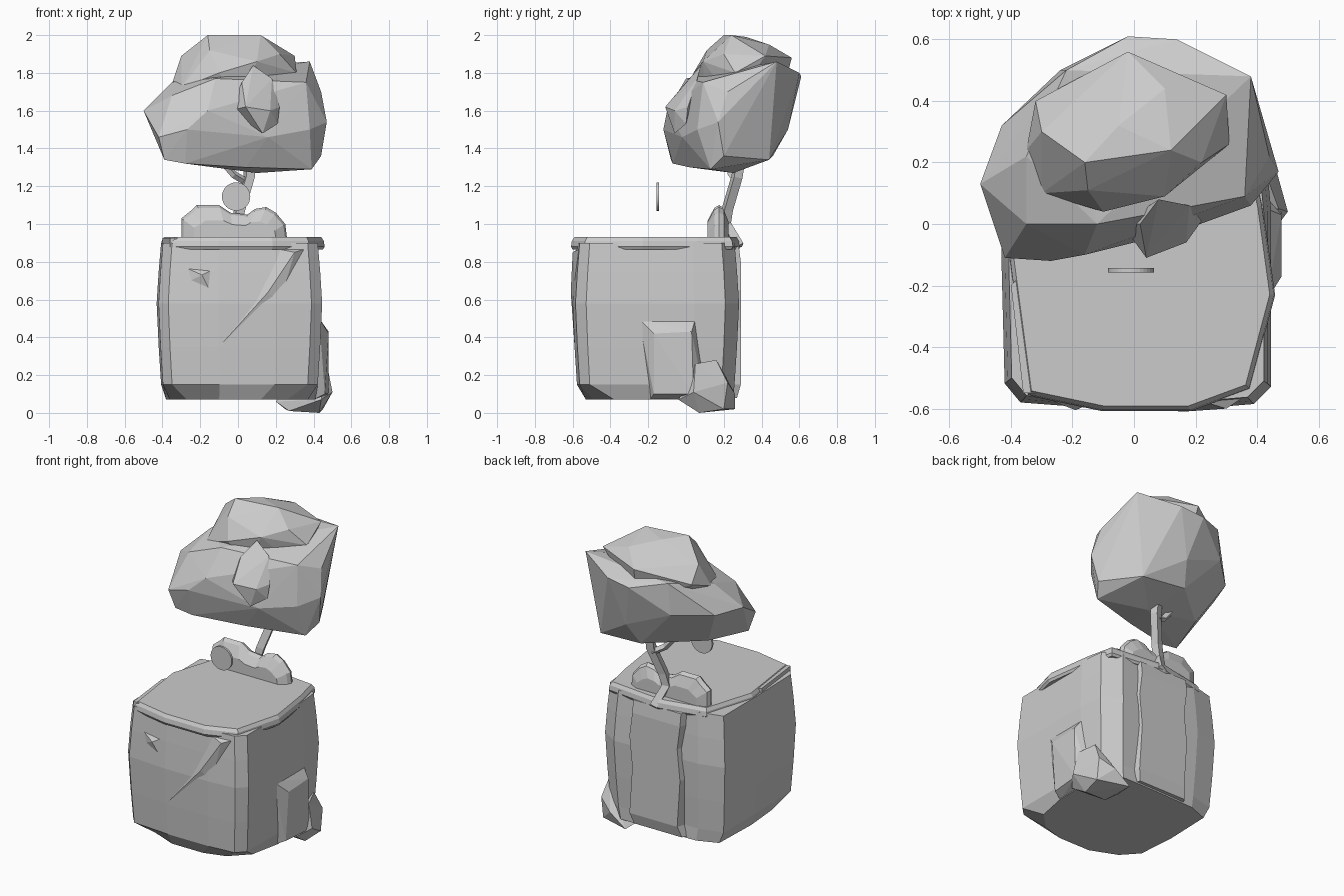
import bpy, bmesh
from mathutils import Vector

default_cube = bpy.data.objects.get("Cube")
if default_cube:
    bpy.data.objects.remove(default_cube, do_unlink=True)

# single stone grey used by every part
stone = bpy.data.materials.new("stone_grey")
stone.use_nodes = True
grey = (0.6, 0.6, 0.6, 1)
stone.diffuse_color = grey
stone.node_tree.nodes["Principled BSDF"].inputs["Base Color"].default_value = grey


def finish(name, bm):
    """Turn a bmesh into a named, flat shaded object."""
    bmesh.ops.recalc_face_normals(bm, faces=bm.faces)
    mesh = bpy.data.meshes.new(name)
    bm.to_mesh(mesh)
    bm.free()
    mesh.materials.append(stone)
    obj = bpy.data.objects.new(name, mesh)
    bpy.context.collection.objects.link(obj)
    return obj


def hull(name, points):
    """Faceted rock: the convex hull of a few corner points."""
    bm = bmesh.new()
    for point in points:
        bm.verts.new(point)
    bmesh.ops.convex_hull(bm, input=bm.verts[:])
    loose = [v for v in bm.verts if not v.link_faces]
    bmesh.ops.delete(bm, geom=loose, context="VERTS")
    return finish(name, bm)


def loft(name, loops):
    """Bridge matching closed loops and cap both ends."""
    bm = bmesh.new()
    rings = [[bm.verts.new(point) for point in loop] for loop in loops]
    for lower, upper in zip(rings, rings[1:]):
        for i in range(len(lower)):
            j = (i + 1) % len(lower)
            bm.faces.new((lower[i], lower[j], upper[j], upper[i]))
    bm.faces.new(rings[0])
    bm.faces.new(rings[-1])
    return finish(name, bm)


def scaled_plan(plan, scale, height, centre=Vector((0.01, -0.17))):
    """Scale a plan outline about its centre and lift it to a height."""
    return [(*(centre + (Vector(p) - centre) * scale), height) for p in plan]


def tube(name, points, radius):
    """Four sided branch following a path."""
    curve = bpy.data.curves.new(name, "CURVE")
    curve.dimensions = "3D"
    curve.bevel_depth = radius
    curve.bevel_resolution = 0
    curve.use_fill_caps = True
    spline = curve.splines.new("POLY")
    spline.use_smooth = False
    spline.points.add(len(points) - 1)
    for target, point in zip(spline.points, points):
        target.co = (*point, 1)
    curve.materials.append(stone)
    obj = bpy.data.objects.new(name, curve)
    bpy.context.collection.objects.link(obj)
    return obj


# rock block: bulging sides over a rounder, undercut base
block_plan = [(-.41, -.51), (-.36, -.57), (-.1, -.59), (.2, -.59), (.38, -.575), (.435, -.52), (.435, -.2),
              (.435, .04), (.42, .2), (.31, .27), (.1, .26), (-.26, .25), (-.42, .21), (-.42, -.12)]
base_plan = [(-.36, -.36), (-.27, -.46), (-.1, -.53), (.12, -.53), (.26, -.49), (.37, -.38), (.41, -.18),
             (.41, .02), (.39, .18), (.29, .25), (.1, .25), (-.24, .24), (-.37, .19), (-.38, -.12)]
levels = [(.15, .97), (.35, 1), (.58, 1.025), (.75, 1), (.9, .97)]
loft("rock_block", [scaled_plan(base_plan, 1, .07)] + [scaled_plan(block_plan, scale, z) for z, scale in levels])

# flat cap slab with sloping rim
slab_plan = [(-.34, -.55), (-.1, -.6), (.18, -.6), (.37, -.53), (.45, -.23),
             (.41, .06), (.37, .24), (0, .28), (-.3, .22), (-.4, -.1)]
slab_levels = [(.865, 1), (.88, 1.02), (.91, 1.01), (.93, .98)]
loft("top_slab", [scaled_plan(slab_plan, scale, z) for z, scale in slab_levels])

# raised column on the back with a wavy face
column_levels = [(.08, .0, .27), (.15, .02, .29), (.45, .0, .29), (.65, .02, .29), (.8, .0, .29), (.88, .0, .28)]
loft("back_column", [[(-.19 + shift, .2, z), (-.16 + shift, back, z), (.18 + shift, back, z), (.2 + shift, .2, z)]
                     for z, shift, back in column_levels])

# folds and shards on the front face
hull("front_ridge", [(.36, -.56, .87), (.2, -.57, .87), (.3, -.6, .85), (.13, -.58, .68),
                     (.16, -.61, .64), (.22, -.58, .58), (-.1, -.59, .35)])
hull("front_shard", [(-.28, -.57, .77), (-.11, -.57, .77), (-.19, -.605, .73),
                     (-.13, -.58, .61), (-.25, -.58, .7)])
hull("corner_rail", [(x, y, z) for x, y in ((-.4, -.2), (-.37, -.17), (-.36, -.55), (-.32, -.55))
                     for z in (.87, .925)])

# boulders leaning on the side and under the corner
hull("side_boulder", [(.4, -.19, .07), (.46, -.17, .1), (.48, -.17, .42), (.43, -.25, .5), (.43, .05, .5),
                      (.48, .03, .43), (.48, .04, .1), (.42, .1, .08)])
hull("foot_boulder", [(.2, .1, .06), (.27, .06, .01), (.43, .07, 0), (.45, .2, .02), (.25, .26, .02), (.44, -.04, .07),
                      (.5, .04, .11), (.47, .05, .26), (.43, .16, .28), (.45, .22, .16), (.36, .26, .1)])

# low bush: cloud profile, rounded front and back
bush_profile = [(-.3, .92), (-.3, 1.03), (-.25, 1.07), (-.22, 1.1), (-.1, 1.1), (-.04, 1.06), (.05, 1.05),
                (.09, 1.08), (.15, 1.09), (.2, 1.06), (.25, 1.0), (.26, .92)]
loft("bush", [[(x * (1 + s) / 2, y, .92 + (z - .92) * s) for x, z in bush_profile]
              for y, s in ((.115, .55), (.15, .92), (.175, 1), (.2, .92), (.225, .55))])

# tree trunk and side branch
tube("trunk", [(.03, .28, .88), (-.01, .21, 1.0), (.01, .22, 1.08), (.06, .27, 1.25), (.06, .29, 1.38)], .033)
tube("branch", [(.05, .27, 1.22), (-.02, .24, 1.26), (-.08, .24, 1.33)], .02)

# leafy crown: main mass, upper cap and hanging front lobe
hull("crown_mass", [(-.39, -.08, 1.34), (-.28, -.07, 1.32), (.04, .02, 1.3), (.39, .13, 1.29), (.1, .25, 1.27),
                    (.3, .44, 1.34), (0, .46, 1.36), (-.3, .2, 1.36), (-.42, -.11, 1.46), (-.27, -.12, 1.5),
                    (.16, -.02, 1.46), (.47, .17, 1.54), (.44, .2, 1.36), (-.5, .13, 1.6), (-.43, .32, 1.6),
                    (-.24, .5, 1.62), (.05, .54, 1.5), (-.02, .61, 1.78), (.14, .6, 1.8), (.38, .48, 1.86),
                    (.44, .22, 1.7), (.36, .09, 1.75), (-.35, .0, 1.68), (-.12, .0, 1.77), (-.35, .22, 1.75),
                    (-.22, .5, 1.82), (-.16, -.1, 1.6), (.38, .06, 1.5)])
hull("crown_cap", [(-.35, .24, 1.74), (-.32, .4, 1.8), (-.3, .1, 1.72), (-.1, .04, 1.8), (.1, .09, 1.86),
                   (.31, .26, 1.8), (.3, .42, 1.89), (.22, .2, 1.9), (-.16, .2, 2), (.12, .24, 2),
                   (-.05, .32, 1.99), (.1, .44, 1.95), (-.02, .56, 1.88), (-.3, .3, 1.89), (-.15, .11, 1.92),
                   (-.25, .25, 1.6), (.25, .25, 1.65), (0, .1, 1.65), (0, .5, 1.65)])
hull("crown_lobe", [(.08, .08, 1.84), (-.04, .0, 1.6), (.04, -.11, 1.62), (.13, -.06, 1.48), (.21, 0, 1.53),
                    (.22, .01, 1.62), (.18, .06, 1.77), (.17, -.06, 1.6), (.02, .0, 1.75)])

# floating disc
bm = bmesh.new()
bmesh.ops.create_cone(bm, cap_ends=True, segments=32, radius1=.075, radius2=.075, depth=.014)
disc = finish("floating_disc", bm)
disc.rotation_euler.x = 1.5708
disc.location = (-.01, -.15, 1.145)
